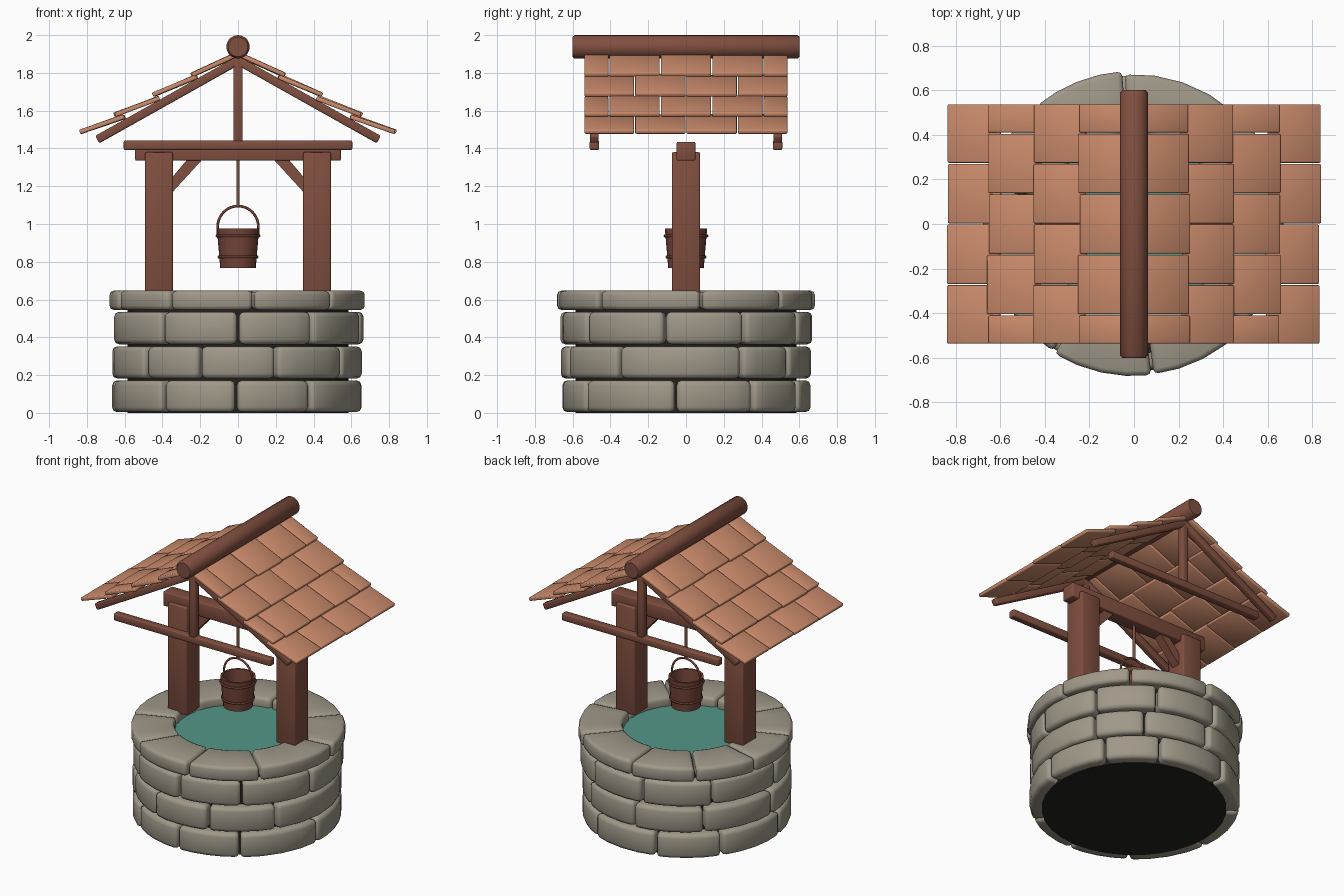
import bpy, bmesh, math, random
from mathutils import Matrix, Vector

if "Cube" in bpy.data.objects:
    bpy.data.objects.remove(bpy.data.objects["Cube"])

random.seed(4)


def material(name, rgb):
    m = bpy.data.materials.new(name)
    m.diffuse_color = (*rgb, 1)
    m.use_nodes = True
    m.node_tree.nodes["Principled BSDF"].inputs["Base Color"].default_value = m.diffuse_color
    return m


STONE = material("grey_stone", (0.35, 0.315, 0.25))
WOOD = material("brown_wood", (0.216, 0.078, 0.05))
DARKWOOD = material("dark_bucket_wood", (0.18, 0.06, 0.04))
TILE = material("clay_tile", (0.6, 0.26, 0.15))
WATER = material("teal_water", (0.09, 0.31, 0.25))
MORTAR = material("dark_mortar", (0.017, 0.016, 0.014))


def finish(bm, name, mat, smooth=True, angle=None):
    bmesh.ops.recalc_face_normals(bm, faces=bm.faces)
    me = bpy.data.meshes.new(name)
    bm.to_mesh(me)
    bm.free()
    me.materials.append(mat)
    ob = bpy.data.objects.new(name, me)
    bpy.context.collection.objects.link(ob)
    if smooth:
        for p in me.polygons:
            p.use_smooth = True
    if angle:
        bpy.ops.object.select_all(action='DESELECT')
        ob.select_set(True)
        bpy.context.view_layer.objects.active = ob
        bpy.ops.object.shade_smooth_by_angle(angle=math.radians(angle))
    return ob


def add_box(bm, size, matrix, bevel=0.008):
    """Bevelled box added to an existing bmesh."""
    vs = bmesh.ops.create_cube(bm, size=1, matrix=matrix @ Matrix.Diagonal((*size, 1)))["verts"]
    edges = list({e for v in vs for e in v.link_edges})
    bmesh.ops.bevel(bm, geom=edges, offset=bevel, segments=2, profile=0.5, affect='EDGES')


def box(name, lo, hi, mat=WOOD, bevel=0.008):
    lo, hi = Vector(lo), Vector(hi)
    bm = bmesh.new()
    add_box(bm, hi - lo, Matrix.Translation((lo + hi) / 2), bevel)
    return finish(bm, name, mat)


def lathe(name, profile, mat, n=24, closed=False):
    """Spin an (r, z) profile about the z axis."""
    bm = bmesh.new()
    rings = []
    for r, z in profile:
        if r == 0:
            rings.append([bm.verts.new((0, 0, z))] * n)
        else:
            rings.append([bm.verts.new((r * math.cos(2 * math.pi * i / n),
                                        r * math.sin(2 * math.pi * i / n), z)) for i in range(n)])
    pairs = list(zip(rings, rings[1:])) + ([(rings[-1], rings[0])] if closed else [])
    for a, b in pairs:
        for i in range(n):
            j = (i + 1) % n
            bm.faces.new(list(dict.fromkeys((a[i], a[j], b[j], b[i]))))
    return finish(bm, name, mat, angle=40)


def stone_course(name, z0, z1, r_in, r_out, cuts, bevel):
    """Ring of bevelled stones; cuts are joint angles in degrees from the front."""
    bm = bmesh.new()
    for a, b in zip(cuts, cuts[1:] + [cuts[0] + 360]):
        a, b = a + 0.5, b - 0.5
        n = 4
        r = r_out + random.uniform(-0.012, 0.006)
        cols = []
        for i in range(n + 1):
            t = math.radians(a + (b - a) * i / n)
            s, c = math.sin(t), -math.cos(t)
            cols.append([bm.verts.new((q * s, q * c, z))
                         for q, z in ((r_in, z0), (r, z0), (r, z1), (r_in, z1))])
        faces = [bm.faces.new(cols[0]), bm.faces.new(cols[-1])]
        for p, q in zip(cols, cols[1:]):
            for k in range(4):
                l = (k + 1) % 4
                faces.append(bm.faces.new((p[k], p[l], q[l], q[k])))
        bmesh.ops.recalc_face_normals(bm, faces=faces)
        edges = [e for e in {e for f in faces for e in f.edges} if e.calc_face_angle(0) > 0.6]
        bmesh.ops.bevel(bm, geom=edges, offset=bevel, segments=2, profile=0.5, affect='EDGES')
    return finish(bm, name, STONE)


# Stone wall, coping, mortar core and water
stone_course("wall_course_1", 0.004, 0.172, 0.44, 0.665,
             [-37, -1, 36, 85, 123, 155, 198, 235, 278], 0.026)
stone_course("wall_course_2", 0.182, 0.352, 0.44, 0.665,
             [-48, -18, 18, 57, 117, 146, 185, 225, 270], 0.026)
stone_course("wall_course_3", 0.363, 0.535, 0.44, 0.665,
             [-37, 0, 37, 80, 118, 153, 190, 230, 275], 0.026)
stone_course("coping_stones", 0.545, 0.647, 0.40, 0.683,
             [-32, 7, 47, 97, 138, 184, 220, 255, 291], 0.022)
lathe("mortar_core", [(0, 0), (0.585, 0), (0.585, 0.56), (0, 0.56)], MORTAR, 32)
lathe("water", [(0, 0.562), (0.45, 0.562), (0.45, 0.585), (0, 0.585)], WATER, 32)

# Posts, main beam and braces
box("main_beam", (-0.545, -0.05, 1.335), (0.545, 0.05, 1.435))
for sx, side in ((-1, "left"), (1, "right")):
    x0, x1 = sorted((sx * 0.345, sx * 0.492))
    box(side + "_post", (x0, -0.075, 0.63), (x1, 0.075, 1.38))
    bm = bmesh.new()
    pts = [(0.35, 1.165), (0.35, 1.245), (0.27, 1.34), (0.19, 1.34)]
    f = bm.faces.new([bm.verts.new((sx * x, -0.03, z)) for x, z in pts])
    ext = bmesh.ops.extrude_face_region(bm, geom=[f])["geom"]
    bmesh.ops.translate(bm, vec=(0, 0.06, 0),
                        verts=[v for v in ext if isinstance(v, bmesh.types.BMVert)])
    finish(bm, side + "_brace", WOOD, smooth=False)

# Gable frames: tie beam, king post and two rafters at each end
for y, end in ((-0.485, "front"), (0.485, "back")):
    box(end + "_tie_beam", (-0.605, y - 0.025, 1.392), (0.605, y + 0.025, 1.442))
    box(end + "_king_post", (-0.025, y - 0.023, 1.43), (0.025, y + 0.023, 1.9))
    for sx, side in ((-1, "left"), (1, "right")):
        lo, hi = Vector((sx * 0.745, y, 1.447)), Vector((0, y, 1.865))
        d = hi - lo
        bm = bmesh.new()
        rot = Matrix.Rotation(-math.atan2(d.z, d.x), 4, 'Y')
        add_box(bm, (d.length, 0.046, 0.045), Matrix.Translation((lo + hi) / 2) @ rot)
        finish(bm, f"{end}_{side}_rafter", WOOD)

# Ridge log
ridge = lathe("ridge_log", [(0, -0.602), (0.052, -0.602), (0.062, -0.59),
                            (0.062, 0.59), (0.052, 0.602), (0, 0.602)], WOOD, 20)
ridge.data.transform(Matrix.Translation((0, 0, 1.938)) @ Matrix.Rotation(math.pi / 2, 4, 'X'))

# Roof tiles: (lower edge x, lower edge z, pitch in degrees)
ROWS = [(0.835, 1.487, 19), (0.655, 1.578, 21), (0.448, 1.684, 23), (0.246, 1.789, 24.5)]
FULL = [-0.54, -0.272, 0, 0.272, 0.54]
HALF = [-0.54, -0.408, -0.136, 0.136, 0.408, 0.54]
for sx, side in ((-1, "left"), (1, "right")):
    for k, (x, z, pitch) in enumerate(ROWS):
        bm = bmesh.new()
        ys = HALF if k % 2 else FULL
        for y0, y1 in zip(ys, ys[1:]):
            L = 0.25
            jit = random.uniform(-0.006, 0.004)
            rot = Matrix.Rotation(sx * math.radians(pitch + random.uniform(-1, 1)), 4, 'Y')
            place = Matrix.Translation((sx * (x + jit), (y0 + y1) / 2, z)) @ rot
            add_box(bm, (L, y1 - y0 - 0.006, 0.024),
                    place @ Matrix.Translation((-sx * L / 2, 0, 0)), 0.006)
        finish(bm, f"{side}_tile_row_{k + 1}", TILE)

# Rope and bucket with hoops and handle
lathe("rope", [(0, 1.09), (0.009, 1.09), (0.009, 1.345), (0, 1.345)], WOOD, 10)
lathe("bucket", [(0, 0.767), (0.094, 0.767), (0.112, 0.975), (0.098, 0.975),
                 (0.083, 0.785), (0, 0.785)], DARKWOOD, 20)
for z, r, name in ((0.937, 0.11, "upper_hoop"), (0.825, 0.1, "lower_hoop")):
    ring = [(r + 0.009 * math.cos(t * math.pi / 3), z + 0.009 * math.sin(t * math.pi / 3))
            for t in range(6)]
    lathe(name, ring, DARKWOOD, 20, closed=True)
cu = bpy.data.curves.new("bucket_handle", 'CURVE')
cu.dimensions = '3D'
cu.bevel_depth = 0.007
cu.bevel_resolution = 2
sp = cu.splines.new('POLY')
path = [(-0.108, 0.94)] + [(-0.108 * math.cos(math.pi * i / 16),
                            0.985 + 0.11 * math.sin(math.pi * i / 16)) for i in range(17)] + [(0.108, 0.94)]
sp.points.add(len(path) - 1)
for p, (x, z) in zip(sp.points, path):
    p.co = (x, 0, z, 1)
cu.materials.append(DARKWOOD)
bpy.context.collection.objects.link(bpy.data.objects.new("bucket_handle", cu))
